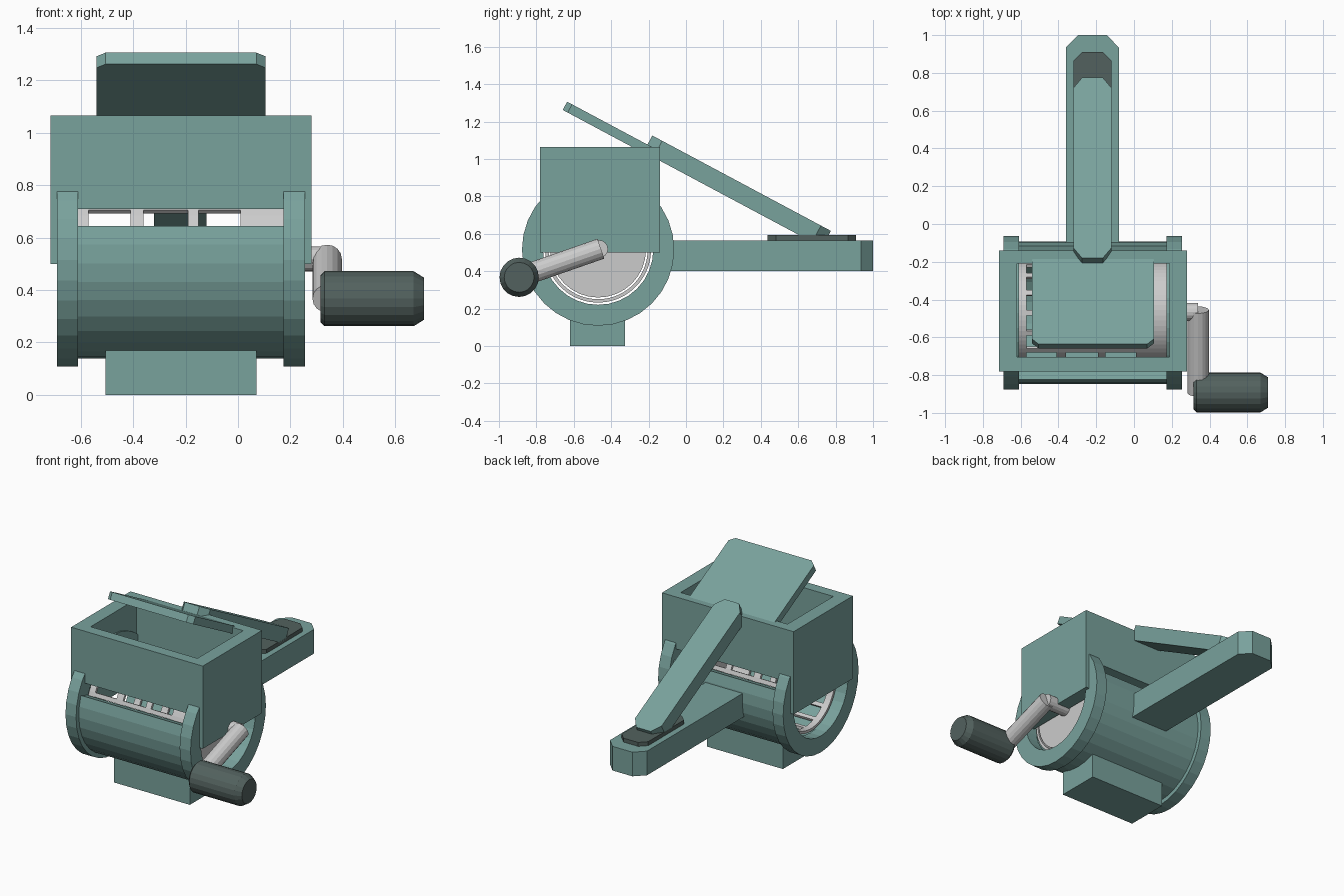
import bpy, bmesh
from math import cos, sin, pi, radians, tau
from mathutils import Vector, Matrix

if "Cube" in bpy.data.objects:
    bpy.data.objects.remove(bpy.data.objects["Cube"])

CY, CZ = -0.47, 0.515      # drum axis (runs along x)


def material(name, rgb):
    m = bpy.data.materials.new(name)
    m.diffuse_color = (*rgb, 1)
    m.use_nodes = True
    m.node_tree.nodes["Principled BSDF"].inputs["Base Color"].default_value = m.diffuse_color
    return m


TEAL = material("teal_plastic", (0.19, 0.36, 0.335))
DARK = material("dark_rubber", (0.085, 0.12, 0.112))
STEEL = material("steel", (0.58, 0.59, 0.56))


def finish(name, bm, mat):
    bmesh.ops.recalc_face_normals(bm, faces=bm.faces)
    me = bpy.data.meshes.new(name)
    bm.to_mesh(me)
    bm.free()
    me.materials.append(mat)
    ob = bpy.data.objects.new(name, me)
    bpy.context.collection.objects.link(ob)
    return ob


def prism(name, outline, z0, z1, mat, matrix=Matrix()):
    """Extrude a 2D outline from z0 to z1, then transform."""
    bm = bmesh.new()
    lo, hi = [[bm.verts.new(matrix @ Vector((x, y, z))) for x, y in outline] for z in (z0, z1)]
    bm.faces.new(lo)
    bm.faces.new(hi)
    n = len(outline)
    for i in range(n):
        j = (i + 1) % n
        bm.faces.new((lo[i], lo[j], hi[j], hi[i]))
    return finish(name, bm, mat)


def rect(x0, x1, y0, y1, start=(0, 0), end=(0, 0)):
    """Rectangle whose corners at y0 / y1 are chamfered by (dx, dy)."""
    (a, b), (c, d) = start, end
    pts = [(x0, y0 + b), (x0 + a, y0), (x1 - a, y0), (x1, y0 + b),
           (x1, y1 - d), (x1 - c, y1), (x0 + c, y1), (x0, y1 - d)]
    return list(dict.fromkeys(pts))


def tube(name, ro, ri, x0, x1, mat, a0=0.0, a1=tau, n=32):
    """Hollow cylinder (or arc of one) around the drum axis."""
    bm = bmesh.new()
    full = abs(a1 - a0 - tau) < 1e-6
    rings = []
    for i in range(n if full else n + 1):
        a = a0 + (a1 - a0) * i / n
        rings.append([bm.verts.new((x, CY + r * cos(a), CZ + r * sin(a)))
                      for x, r in ((x0, ro), (x1, ro), (x1, ri), (x0, ri))])
    for i in range(n):
        p, q = rings[i], rings[(i + 1) % len(rings)]
        for k in range(4):
            m = (k + 1) % 4
            bm.faces.new((p[k], p[m], q[m], q[k]))
    if not full:
        bm.faces.new(rings[0])
        bm.faces.new(rings[-1])
    return finish(name, bm, mat)


def lathe(name, p0, p1, profile, mat, n=20):
    """Solid of revolution from p0 to p1; profile = (distance, radius)."""
    p0, p1 = Vector(p0), Vector(p1)
    rot = (p1 - p0).to_track_quat('Z', 'Y')
    bm = bmesh.new()
    rings = [[bm.verts.new(p0 + rot @ Vector((r * cos(tau * i / n), r * sin(tau * i / n), d)))
              for i in range(n)] for d, r in profile]
    for p, q in zip(rings, rings[1:]):
        for i in range(n):
            j = (i + 1) % n
            bm.faces.new((p[i], p[j], q[j], q[i]))
    bm.faces.new(rings[0])
    bm.faces.new(rings[-1])
    return finish(name, bm, mat)


# Drum housing: trough open at the top, with an end flange each side
tube("housing", 0.377, 0.30, -0.62, 0.18, TEAL, radians(-200), radians(20), 20)
tube("left_flange", 0.407, 0.295, -0.69, -0.61, TEAL)
tube("right_flange", 0.407, 0.295, 0.173, 0.255, TEAL)

# Foot block, its top buried in the housing wall
prism("foot", rect(-0.505, 0.07, -0.62, -0.325), 0, 0.18, TEAL)

# Hopper: front/back walls stop above the drum, side walls reach the axis
for label, y0, y1 in (("front", -0.78, -0.705), ("back", -0.21, -0.14)):
    prism(f"hopper_{label}_wall", rect(-0.63, 0.20, y0, y1), 0.71, 1.065, TEAL)
for label, x0, x1 in (("left", -0.715, -0.62), ("right", 0.187, 0.28)):
    prism(f"hopper_{label}_wall", rect(x0, x1, -0.78, -0.14), 0.50, 1.065, TEAL)

# Grating drum: cylinder grid with slots removed, then thickened
bm = bmesh.new()
xs = (-0.615, -0.57, -0.41, -0.36, -0.19, -0.15, 0.01, 0.18)
ROWS = 16
SUB = 4
grid = [[bm.verts.new((x, CY + 0.283 * cos(a), CZ + 0.283 * sin(a))) for x in xs]
        for a in (tau * (i + 0.5) / (ROWS * SUB) for i in range(ROWS * SUB))]
for i in range(ROWS * SUB):
    p, q = grid[i], grid[(i + 1) % len(grid)]
    for k in range(len(xs) - 1):
        if k in (1, 3, 5) and i % SUB in (0, 1, 2):
            continue
        bm.faces.new((p[k], p[k + 1], q[k + 1], q[k]))
drum = finish("grating_drum", bm, STEEL)
solid = drum.modifiers.new("thickness", 'SOLIDIFY')
solid.thickness = 0.018
solid.offset = -1

# Drum end disc and crank
lathe("drum_end_disc", (0.15, CY, CZ), (0.18, CY, CZ), [(0, 0.256), (0.03, 0.256)], STEEL, 32)
lathe("crank_shaft", (0.17, -0.465, 0.518), (0.34, -0.465, 0.518), [(0, 0.048), (0.17, 0.048)], STEEL, 16)
lathe("crank_arm", (0.34, -0.455, 0.52), (0.34, -0.895, 0.367), [(0, 0.056), (0.466, 0.056)], STEEL, 16)
lathe("crank_grip", (0.315, -0.892, 0.367), (0.71, -0.892, 0.367),
      [(0, 0.09), (0.015, 0.105), (0.355, 0.105), (0.395, 0.08)], DARK, 20)

# Lower handle with its pad
prism("lower_handle", rect(-0.36, -0.08, -0.15, 1.0, end=(0.065, 0.065)), 0.40, 0.565, TEAL)
prism("handle_pad", rect(-0.32, -0.12, 0.435, 0.91, (0.045, 0.045), (0.045, 0.045)), 0.56, 0.592, DARK)

# Press lever and plate: local y runs down the slope, local z is its normal
slope = Matrix.Translation((0, -0.18, 1.125)) @ Matrix.Rotation(radians(-28.1), 4, 'X')
prism("press_lever", rect(-0.32, -0.12, 0, 1.082, (0.045, 0.06), (0.045, 0.06)), -0.10, 0, TEAL, slope)
prism("press_plate", rect(-0.54, 0.105, -0.487, 0.05, (0.035, 0.03), (0.035, 0.03)), -0.105, -0.055, TEAL, slope)
